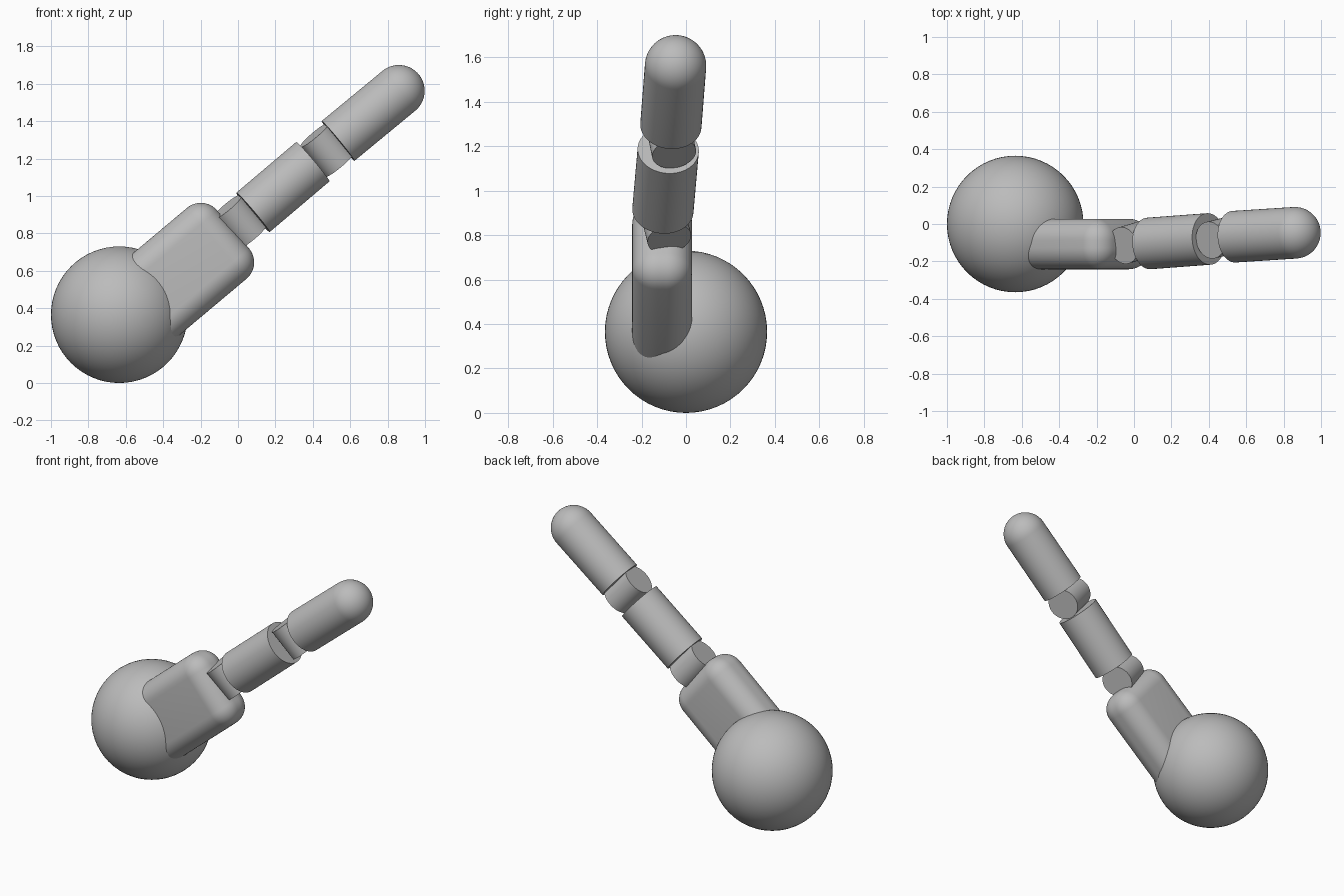
import bpy, bmesh, math
from mathutils import Matrix, Vector

if "Cube" in bpy.data.objects:
    bpy.data.objects.remove(bpy.data.objects["Cube"], do_unlink=True)

grey = bpy.data.materials.new("plain_grey")
grey.use_nodes = True
grey.diffuse_color = (0.5, 0.5, 0.5, 1)
grey.node_tree.nodes["Principled BSDF"].inputs["Base Color"].default_value = (0.5, 0.5, 0.5, 1)

ANGLE = math.radians(40)
ALONG = Vector((math.cos(ANGLE), 0, math.sin(ANGLE)))     # limb direction
ACROSS = Vector((-math.sin(ANGLE), 0, math.cos(ANGLE)))   # hinge direction
RADIUS = 0.138


def make_object(name, bm, bevel=0):
    bmesh.ops.recalc_face_normals(bm, faces=bm.faces)
    mesh = bpy.data.meshes.new(name)
    bm.to_mesh(mesh)
    bm.free()
    mesh.materials.append(grey)
    obj = bpy.data.objects.new(name, mesh)
    bpy.context.collection.objects.link(obj)
    if bevel:
        mod = obj.modifiers.new("Rounding", "BEVEL")
        mod.width, mod.segments = bevel, 12
    bpy.ops.object.select_all(action="DESELECT")
    obj.select_set(True)
    bpy.context.view_layer.objects.active = obj
    if bevel:
        bpy.ops.object.modifier_apply(modifier=mod.name)
    bpy.ops.object.shade_smooth_by_angle(angle=math.radians(35))
    return obj


def cylinder(name, start, end, radius, domed=False):
    """Closed cylinder between two points, optionally with a round tip."""
    start, end = Vector(start), Vector(end)
    length = (end - start).length
    profile = [(0, 0), (radius, 0), (radius, length)]
    if domed:
        steps = [math.pi / 2 * i / 14 for i in range(1, 14)]
        profile += [(radius * math.cos(a), length + radius * math.sin(a)) for a in steps]
        profile.append((0, length + radius))
    else:
        profile.append((0, length))
    bm = bmesh.new()
    verts = [bm.verts.new((r, 0, h)) for r, h in profile]
    edges = [bm.edges.new(pair) for pair in zip(verts, verts[1:])]
    bmesh.ops.spin(bm, geom=verts + edges, cent=(0, 0, 0), axis=(0, 0, 1),
                   angle=math.tau, steps=64)
    bmesh.ops.remove_doubles(bm, verts=bm.verts, dist=0.0001)
    turn = (end - start).to_track_quat("Z", "Y").to_matrix().to_4x4()
    bm.transform(Matrix.Translation(start) @ turn)
    return make_object(name, bm)


def knuckle(name, centre, lean):
    """Short hinge drum standing across the limb."""
    axis = ACROSS * math.cos(lean) + Vector((0, -math.sin(lean), 0))
    centre = Vector(centre)
    return cylinder(name, centre - axis * 0.105, centre + axis * 0.105, 0.1)


# Ball at the base
bm = bmesh.new()
bmesh.ops.create_uvsphere(bm, u_segments=64, v_segments=32, radius=0.365)
bm.transform(Matrix.Translation((-0.635, 0, 0.365)))
make_object("base_ball", bm)

# Rounded block growing out of the ball
bm = bmesh.new()
bmesh.ops.create_cube(bm, size=1)
bm.transform(Matrix.Diagonal((0.76, 0.27, 0.495, 1)))
bm.transform(Matrix.Rotation(-ANGLE, 4, "Y"))
middle = Vector((0.08, -0.107, 0.909)) - ALONG * 0.518
bm.transform(Matrix.Translation(middle))
make_object("rounded_block", bm, bevel=0.115)

# Hinged limb: knuckle, middle segment, knuckle, round-tipped segment
knuckle("lower_knuckle", (0.01, -0.095, 0.863), math.radians(11))
cylinder("middle_segment", (0.08, -0.104, 0.912), (0.40, -0.08, 1.183), RADIUS)
knuckle("upper_knuckle", (0.475, -0.07, 1.246), math.radians(9))
cylinder("tip_segment", (0.535, -0.068, 1.294), (0.86, -0.047, 1.562), RADIUS, domed=True)
